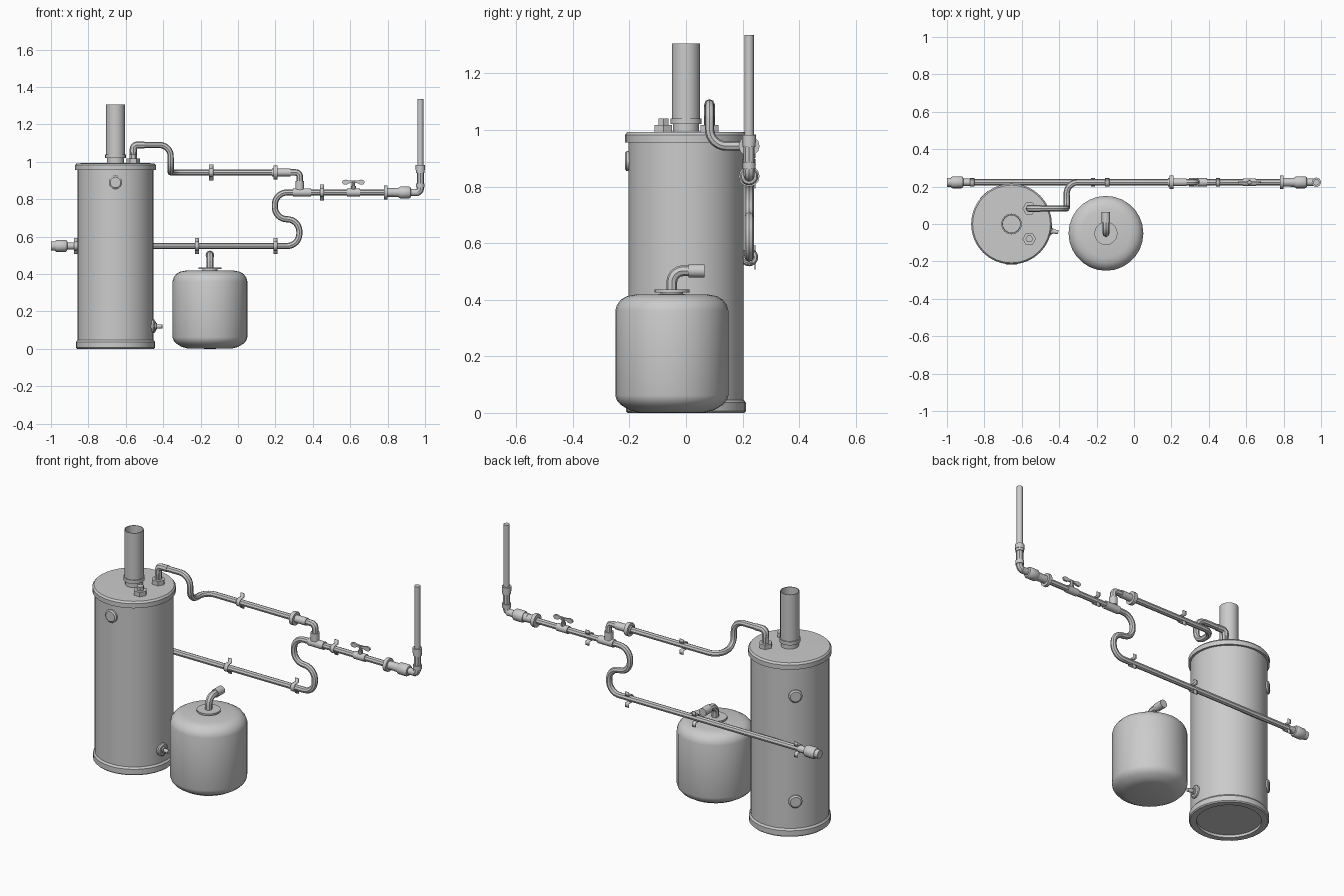
import bpy, bmesh, math
from mathutils import Vector, Matrix

cube = bpy.data.objects.get("Cube")
if cube:
    bpy.data.objects.remove(cube)

UP, RIGHT, BACK = (0, 0, 1), (1, 0, 0), (0, 1, 0)
PIPE_Y = 0.223
PIPE_R = 0.0165
HIGH, MID, LOW = 0.943, 0.836, 0.55
TANK = Vector((-0.655, 0, 0))
SMALL = Vector((-0.15, -0.05, 0))


def finish(obj):
    bpy.ops.object.select_all(action='DESELECT')
    obj.select_set(True)
    bpy.context.view_layer.objects.active = obj
    bpy.ops.object.shade_smooth_by_angle(angle=math.radians(35))
    return obj


def mesh_object(name, bm):
    bmesh.ops.recalc_face_normals(bm, faces=bm.faces)
    mesh = bpy.data.meshes.new(name)
    bm.to_mesh(mesh)
    bm.free()
    obj = bpy.data.objects.new(name, mesh)
    bpy.context.collection.objects.link(obj)
    return obj


def lathe(name, profile, at=(0, 0, 0), axis=UP, sides=16):
    """Spin (radius, height) points round an axis."""
    bm = bmesh.new()
    verts = [bm.verts.new((r, 0, h)) for r, h in profile]
    edges = [bm.edges.new(pair) for pair in zip(verts, verts[1:])]
    bmesh.ops.spin(bm, geom=verts + edges, cent=(0, 0, 0), axis=UP,
                   angle=math.tau, steps=sides)
    bmesh.ops.remove_doubles(bm, verts=bm.verts, dist=1e-5)
    turn = Vector(UP).rotation_difference(Vector(axis)).to_matrix().to_4x4()
    bm.transform(Matrix.Translation(at) @ turn)
    return finish(mesh_object(name, bm))


def stack(name, rings, at, axis=UP, sides=16):
    """Stepped solid made from (radius, start, end) rings."""
    profile = [(0, rings[0][1])]
    for r, start, end in rings:
        profile += [(r, start), (r, end)]
    profile.append((0, rings[-1][2]))
    return lathe(name, profile, at, axis, sides)


def pipe(name, points, bend=0.06, radius=PIPE_R):
    """Round pipe along a path with filleted square corners."""
    pts = [Vector(p) for p in points]
    path = [pts[0]]
    for a, b, c in zip(pts, pts[1:], pts[2:]):
        u, v = (a - b).normalized(), (c - b).normalized()
        centre = b + (u + v) * bend
        for i in range(9):
            t = i / 8 * math.pi / 2
            path.append(centre - v * bend * math.cos(t) - u * bend * math.sin(t))
    path.append(pts[-1])
    curve = bpy.data.curves.new(name, 'CURVE')
    curve.dimensions = '3D'
    curve.bevel_depth = radius
    curve.bevel_resolution = 2
    curve.use_fill_caps = True
    spline = curve.splines.new('POLY')
    spline.points.add(len(path) - 1)
    for sp, p in zip(spline.points, path):
        sp.co = (*p, 1)
    obj = bpy.data.objects.new(name, curve)
    bpy.context.collection.objects.link(obj)
    bpy.ops.object.select_all(action='DESELECT')
    obj.select_set(True)
    bpy.context.view_layer.objects.active = obj
    bpy.ops.object.convert(target='MESH')
    return finish(bpy.context.object)


def on_line(x, z):
    return Vector((x, PIPE_Y, z))


# Water heater body with lid, foot ring and recessed base
lathe("heater_body", [(0, 0.015), (0.172, 0.015), (0.172, 0), (0.206, 0),
                      (0.212, 0.006), (0.212, 0.036), (0.204, 0.046),
                      (0.204, 0.956), (0.216, 0.956), (0.216, 0.982),
                      (0.208, 0.992), (0, 0.995)], TANK, sides=32)

# Open flue on its collar
lathe("flue_pipe", [(0.046, 1.03), (0.05, 1.03), (0.05, 1.306),
                    (0.046, 1.306), (0.046, 1.03), (0, 1.03)], TANK, sides=24)
stack("flue_collar", [(0.046, 0.99, 1.02), (0.055, 1.02, 1.04)], TANK, sides=24)

# Hexagonal ports on the lid
for name, y, neck in (("cold_port", -0.08, 1.04), ("hot_port", 0.083, 1.05)):
    stack(name, [(0.036, 0.99, 1.018), (0.02, 1.018, neck)],
          (-0.56, y, 0), sides=6)


# Round access caps on the body
def side_cap(name, degrees, z):
    a = math.radians(degrees)
    out = Vector((math.cos(a), math.sin(a), 0))
    at = TANK + out * 0.19 + Vector((0, 0, z))
    lathe(name, [(0, 0), (0.036, 0), (0.036, 0.02), (0.028, 0.026), (0, 0.026)],
          at, out, 20)
    return at, out


side_cap("front_cap", -90, 0.89)
side_cap("upper_back_cap", 133, 0.8)
side_cap("lower_back_cap", 133, 0.2)
at, out = side_cap("drain_flange", -10, 0.12)
stack("drain_spout", [(0.018, 0.02, 0.034), (0.011, 0.034, 0.064)], at, out, 12)

# Expansion tank
lathe("expansion_tank", [(0, 0), (0.12, 0.002), (0.15, 0.01), (0.18, 0.028),
                         (0.195, 0.045), (0.2, 0.062), (0.2, 0.362),
                         (0.194, 0.382), (0.18, 0.4), (0.16, 0.412),
                         (0.13, 0.418), (0, 0.42)], SMALL, sides=28)
stack("expansion_flange", [(0.04, 0.41, 0.426), (0.062, 0.426, 0.436)],
      SMALL, sides=20)
pipe("expansion_elbow", [SMALL + Vector((0, 0, 0.43)), SMALL + Vector((0, 0, 0.502)),
                         SMALL + Vector((0, 0.09, 0.502))], 0.04, 0.019)
stack("expansion_nozzle", [(0.023, 0.058, 0.115)], SMALL + Vector((0, 0, 0.502)), BACK)

# Hot pipe from the lid, back to the wall run, then down into the tee
pipe("hot_riser", [(-0.56, 0.083, 1.0), (-0.56, 0.083, 1.09),
                   (-0.5, 0.083, 1.09)], 0.022, 0.019)
pipe("hot_pipe", [(-0.53, 0.083, 1.09), (-0.36, 0.083, 1.09), (-0.36, 0.083, HIGH),
                  on_line(-0.36, HIGH), on_line(0.3, HIGH)])
pipe("hot_elbow", [on_line(0.27, HIGH), on_line(0.33, HIGH),
                   on_line(0.33, MID)], 0.022, 0.0175)
stack("hot_union", [(0.022, -0.018, -0.01), (0.037, -0.01, 0.012),
                    (0.021, 0.012, 0.08)], on_line(0.2, HIGH), RIGHT, 12)
stack("tee_branch", [(0.023, 0.016, 0.062)], on_line(0.33, MID))
stack("tee_body", [(0.022, -0.035, 0.06)], on_line(0.33, MID), RIGHT)

# Cold run with the S bend, then the outlet run
pipe("cold_pipe", [on_line(-0.94, LOW), on_line(0.328, LOW), on_line(0.328, 0.693),
                   on_line(0.197, 0.693), on_line(0.197, MID), on_line(0.9, MID)], 0.065)
stack("outlet_union", [(0.037, -0.01, 0.01), (0.023, 0.01, 0.06)],
      on_line(0.79, MID), RIGHT, 12)


# Stepped couplings at the two ends
def coupling(name, at, axis):
    lathe(name, [(0, 0), (0.019, 0), (0.019, 0.04), (0.027, 0.042), (0.032, 0.05),
                 (0.032, 0.098), (0.027, 0.106), (0.024, 0.106),
                 (0.024, 0.128), (0, 0.128)], at, axis)


coupling("left_end_coupling", on_line(-0.872, LOW), (-1, 0, 0))
coupling("right_end_coupling", on_line(0.965, MID), (-1, 0, 0))

# Vertical outlet pipe
pipe("outlet_elbow", [on_line(0.92, MID), on_line(0.975, MID),
                      on_line(0.975, 0.96)], 0.022, 0.019)
stack("outlet_riser", [(0.023, 0.94, 0.955), (0.025, 0.955, 0.982),
                       (PIPE_R, 0.982, 1.335)], on_line(0.975, 0))
stack("outlet_lower_ring", [(0.023, 0.862, 0.885)], on_line(0.975, 0))

# Butterfly valve
stack("valve_body", [(0.021, -0.035, 0.035)], on_line(0.617, MID), RIGHT)
stack("valve_stem", [(0.013, 0, 0.035), (0.009, 0.035, 0.06)],
      on_line(0.617, MID), sides=10)
bm = bmesh.new()
outline = [(0, -0.007), (0.02, -0.006), (0.034, -0.013), (0.052, -0.013), (0.061, -0.003),
           (0.057, 0.008), (0.04, 0.013), (0.022, 0.007), (0, 0.007)]
for side in (-1, 1):
    bm.faces.new([bm.verts.new((side * x, 0, z)) for x, z in outline])
solid = bmesh.ops.extrude_face_region(bm, geom=list(bm.faces))
moved = [v for v in solid["geom"] if isinstance(v, bmesh.types.BMVert)]
bmesh.ops.translate(bm, verts=moved, vec=(0, 0.01, 0))
bm.transform(Matrix.Translation(on_line(0.617, 0.892) - Vector((0, 0.005, 0))))
finish(mesh_object("valve_handle", bm))


# Strap brackets, open to the wall
def bracket(name, x, z):
    r, half = 0.021, 0.011
    strip = [(0.021, 0.043), (0.021, r)]
    for i in range(9):
        t = math.pi * i / 8
        strip.append((-r * math.sin(t), r * math.cos(t)))
    strip += [(0.021, -r), (0.021, -0.043)]
    bm = bmesh.new()
    rows = [[bm.verts.new((s * half, y, h)) for y, h in strip] for s in (-1, 1)]
    for i in range(len(strip) - 1):
        bm.faces.new((rows[0][i], rows[0][i + 1], rows[1][i + 1], rows[1][i]))
    bm.transform(Matrix.Translation(on_line(x, z)))
    obj = mesh_object(name, bm)
    thick = obj.modifiers.new("thickness", 'SOLIDIFY')
    thick.thickness = 0.005
    thick.offset = 0
    finish(obj)


for i, spot in enumerate([(-0.865, LOW), (-0.22, LOW), (0.2, LOW),
                          (-0.143, HIGH), (0.45, MID)]):
    bracket(f"pipe_bracket_{i + 1}", *spot)
